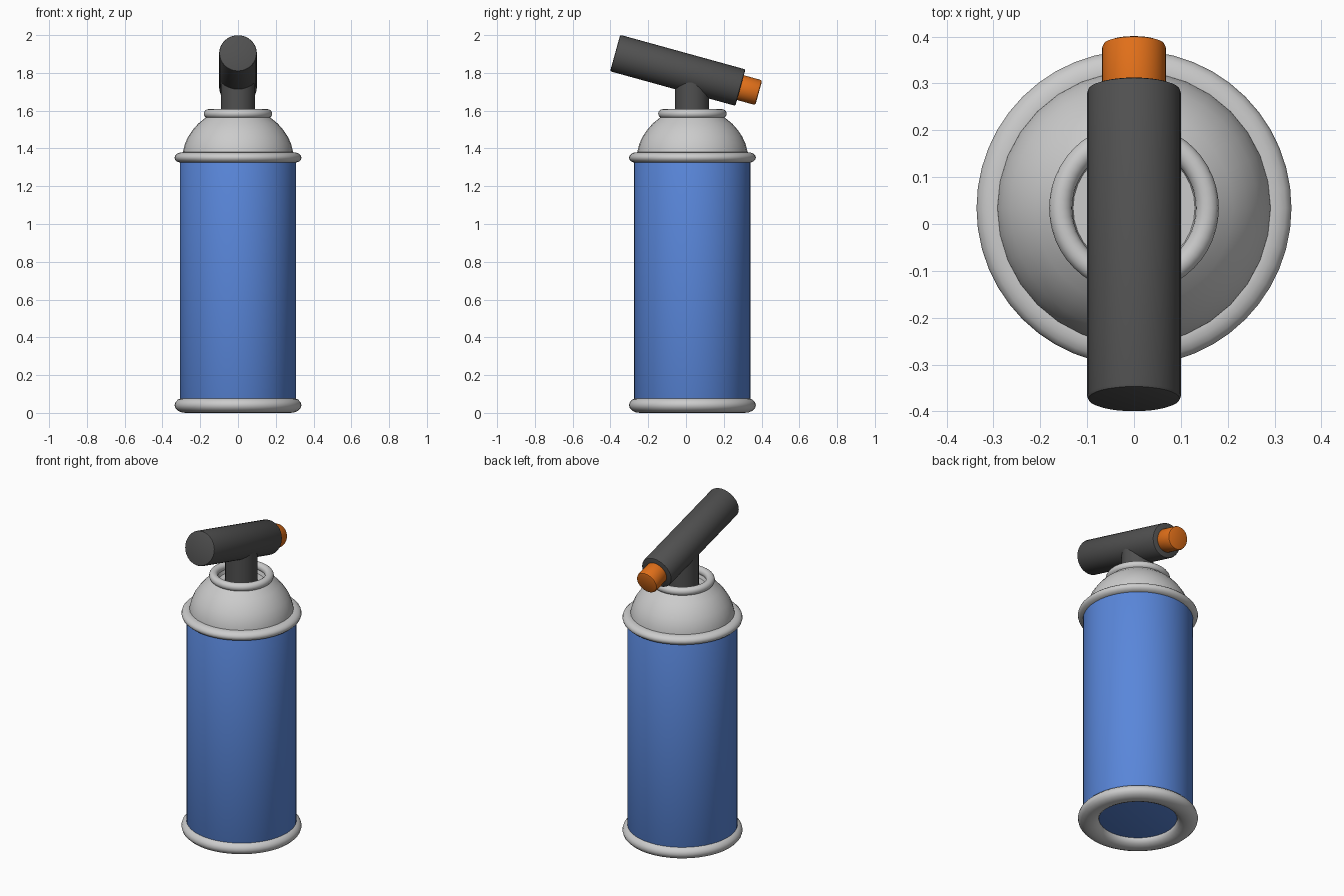
import bpy, bmesh
from math import pi, sin, cos, radians
from mathutils import Matrix, Vector

if "Cube" in bpy.data.objects:
    bpy.data.objects.remove(bpy.data.objects["Cube"])

CAN_Y = 0.034  # the can axis sits slightly behind the origin


def material(name, rgb):
    m = bpy.data.materials.new(name)
    m.diffuse_color = (*rgb, 1)
    m.use_nodes = True
    m.node_tree.nodes["Principled BSDF"].inputs["Base Color"].default_value = m.diffuse_color
    return m


def lathe(name, profile, matrix, mat=None, closed=False, segments=32, angle=35):
    """Revolve (radius, height) points round local z."""
    bm = bmesh.new()
    verts = [bm.verts.new((r, 0, z)) for r, z in profile]
    pairs = list(zip(verts, verts[1:]))
    if closed:
        pairs.append((verts[-1], verts[0]))
    edges = [bm.edges.new(p) for p in pairs]
    bmesh.ops.spin(bm, geom=verts + edges, axis=(0, 0, 1), cent=(0, 0, 0),
                   angle=2 * pi, steps=segments, use_merge=True)
    bmesh.ops.remove_doubles(bm, verts=bm.verts, dist=1e-5)
    bmesh.ops.recalc_face_normals(bm, faces=bm.faces)
    bm.transform(matrix)
    mesh = bpy.data.meshes.new(name)
    bm.to_mesh(mesh)
    bm.free()
    ob = bpy.data.objects.new(name, mesh)
    bpy.context.collection.objects.link(ob)
    if mat:
        mesh.materials.append(mat)
    bpy.ops.object.select_all(action='DESELECT')
    ob.select_set(True)
    bpy.context.view_layer.objects.active = ob
    bpy.ops.object.shade_smooth_by_angle(angle=radians(angle))
    return ob


def rod(radius, z0, z1, bevel=0.0):
    """Profile of a capped cylinder with optionally chamfered rims."""
    if not bevel:
        return [(0, z0), (radius, z0), (radius, z1), (0, z1)]
    b, c = bevel, bevel * 0.3
    return [(0, z0), (radius - b, z0), (radius - c, z0 + c), (radius, z0 + b),
            (radius, z1 - b), (radius - c, z1 - c), (radius - b, z1), (0, z1)]


def ring(name, inner, outer, z0, z1):
    """Ring with an elliptical cross-section."""
    mid, a = (inner + outer) / 2, (outer - inner) / 2
    zc, b = (z0 + z1) / 2, (z1 - z0) / 2
    pts = [(mid + a * cos(t * pi / 8), zc + b * sin(t * pi / 8)) for t in range(16)]
    return lathe(name, pts, CAN, closed=True, segments=48, angle=60)


blue = material("can_blue", (0.10, 0.24, 0.70))
dark = material("nozzle_dark", (0.08, 0.08, 0.08))
orange = material("tip_orange", (0.75, 0.16, 0.01))
CAN = Matrix.Translation((0, CAN_Y, 0))

# Can body and its rolled rims
lathe("can_body", rod(0.308, 0.04, 1.345, 0.015), CAN, blue, segments=48)
ring("bottom_rim", 0.218, 0.336, 0.0, 0.082)
ring("shoulder_rim", 0.25, 0.336, 1.323, 1.38)

# Domed shoulder with a recessed valve cup
lathe("shoulder_dome", [(0.294, 1.345), (0.291, 1.385), (0.281, 1.425), (0.264, 1.462),
                        (0.240, 1.498), (0.211, 1.531), (0.178, 1.558), (0.155, 1.578),
                        (0.140, 1.578), (0.130, 1.55), (0, 1.55)], CAN)
ring("valve_rim", 0.132, 0.181, 1.56, 1.608)

# Stem under the nozzle
lathe("nozzle_stem", rod(0.09, 1.545, 1.76), Matrix.Translation((0, 0.032, 0)), dark)

# Tilted nozzle barrel and its tip share one axis
start, end = Vector((0, -0.375, 1.905)), Vector((0, 0.288, 1.722))
axis = end - start
TILT = Matrix.Translation(start) @ axis.to_track_quat('Z', 'Y').to_matrix().to_4x4()
lathe("nozzle_barrel", rod(0.1, 0, axis.length, 0.008), TILT, dark)
lathe("nozzle_tip", rod(0.068, axis.length - 0.03, axis.length + 0.101, 0.01), TILT, orange)
